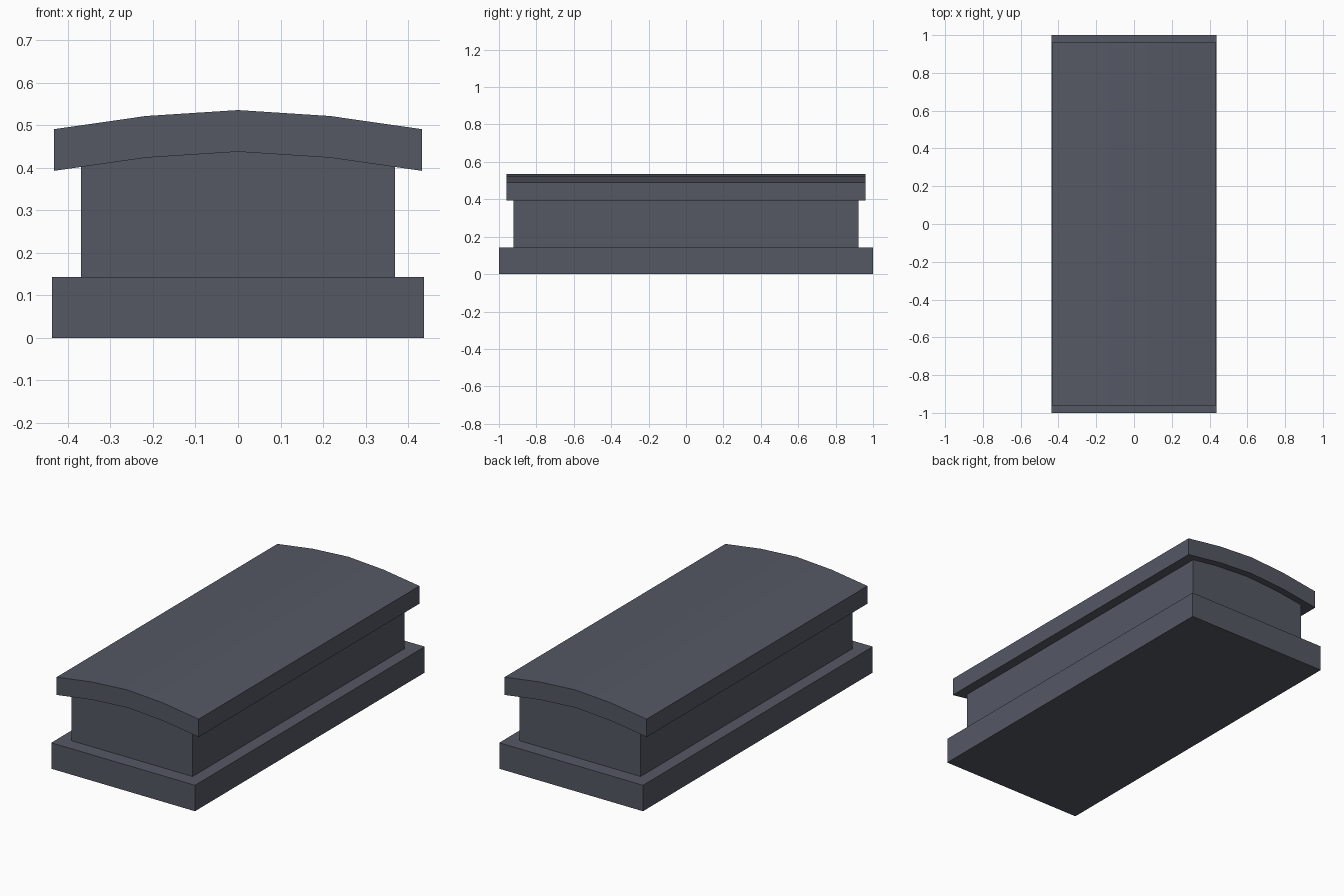
import bpy
import bmesh
import math

cube = bpy.data.objects.get("Cube")
if cube:
    bpy.data.objects.remove(cube, do_unlink=True)

# Slate colour shared by every part
COLOUR = (0.09, 0.098, 0.127, 1.0)
slate = bpy.data.materials.new("slate_grey")
slate.use_nodes = True
slate.diffuse_color = COLOUR
slate.node_tree.nodes["Principled BSDF"].inputs["Base Color"].default_value = COLOUR


def extrude_profile(name, profile, half_length):
    """Sweep an x-z outline along y, centred on the origin."""
    bm = bmesh.new()
    face = bm.faces.new([bm.verts.new((x, -half_length, z)) for x, z in profile])
    swept = bmesh.ops.extrude_face_region(bm, geom=[face])["geom"]
    moved = [v for v in swept if isinstance(v, bmesh.types.BMVert)]
    bmesh.ops.translate(bm, verts=moved, vec=(0, 2 * half_length, 0))
    bmesh.ops.recalc_face_normals(bm, faces=bm.faces[:])
    mesh = bpy.data.meshes.new(name)
    bm.to_mesh(mesh)
    bm.free()
    mesh.materials.append(slate)
    obj = bpy.data.objects.new(name, mesh)
    bpy.context.collection.objects.link(obj)
    return obj


def block(half_width, bottom, top):
    return [(-half_width, bottom), (half_width, bottom),
            (half_width, top), (-half_width, top)]


# Shallow four-segment arch of the lid underside, left to right
half_arch = [(0.433, 0.393), (0.217, 0.424)]
arch = [(-x, z) for x, z in half_arch] + [(0, 0.438)] + half_arch[::-1]
THICKNESS = 0.098

# Base slab
extrude_profile("base_slab", block(0.438, 0, 0.143), 1.0)

# Chest body, its top tucked just inside the arched lid
body_top = [(0.369, 0.412)] + [(x, z + 0.01) for x, z in arch[3:0:-1]] + [(-0.369, 0.412)]
extrude_profile("chest_body", [(-0.369, 0.143), (0.369, 0.143)] + body_top, 0.922)

# Arched lid
lid = extrude_profile("arched_lid", arch + [(x, z + THICKNESS) for x, z in arch[::-1]], 0.961)
bpy.ops.object.select_all(action="DESELECT")
lid.select_set(True)
bpy.context.view_layer.objects.active = lid
bpy.ops.object.shade_smooth_by_angle(angle=math.radians(30))
